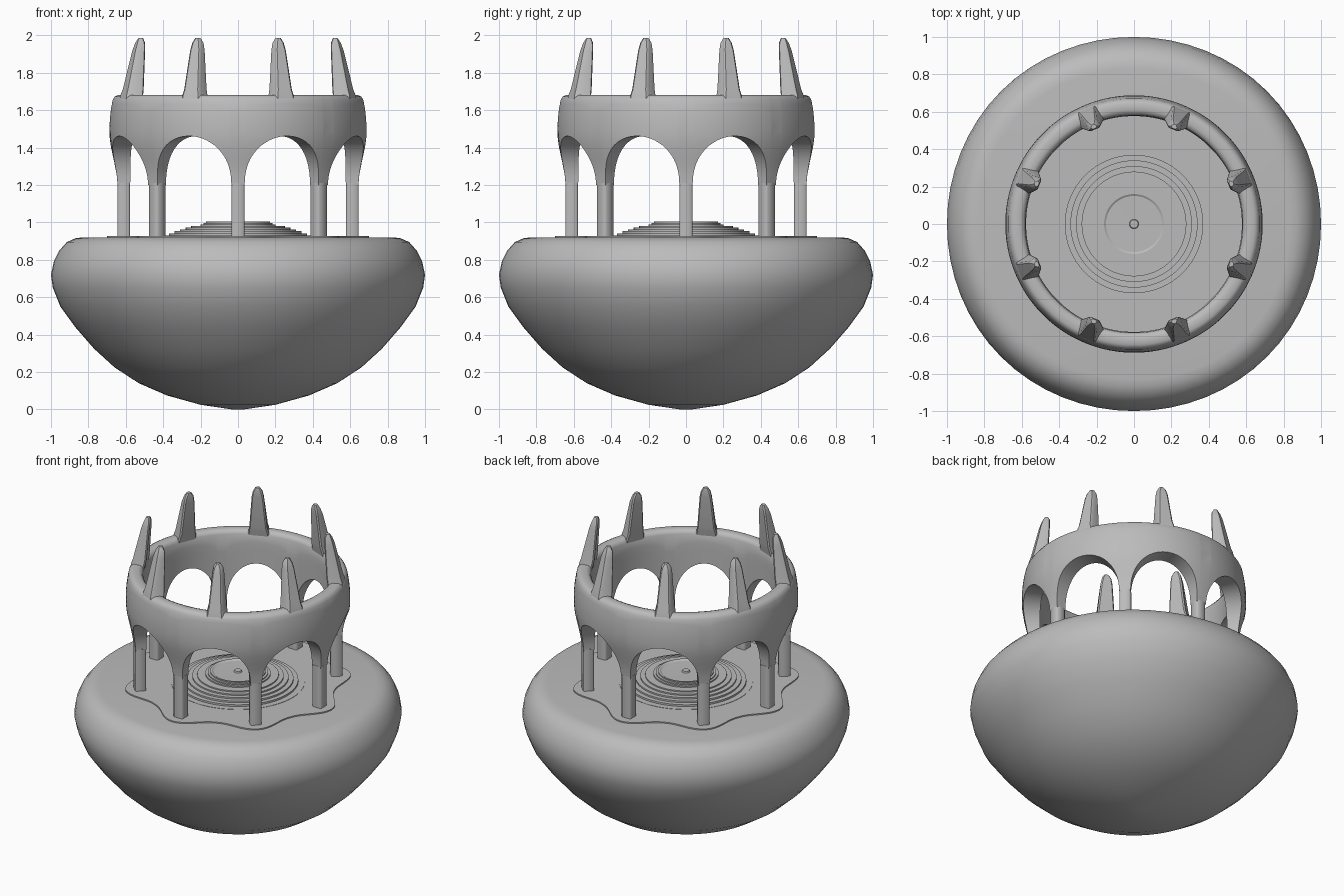
import bpy, bmesh, math
from math import sin, cos, pi

if "Cube" in bpy.data.objects:
    bpy.data.objects.remove(bpy.data.objects["Cube"])

grey = bpy.data.materials.new("plain_grey")
grey.diffuse_color = (0.5, 0.5, 0.5, 1)
grey.use_nodes = True
grey.node_tree.nodes["Principled BSDF"].inputs["Base Color"].default_value = grey.diffuse_color


def finish(name, bm, angle=40):
    """Turn a bmesh into a named, smooth-shaded object."""
    bmesh.ops.remove_doubles(bm, verts=bm.verts, dist=1e-5)
    bmesh.ops.recalc_face_normals(bm, faces=bm.faces)
    me = bpy.data.meshes.new(name)
    bm.to_mesh(me)
    bm.free()
    me.materials.append(grey)
    ob = bpy.data.objects.new(name, me)
    bpy.context.collection.objects.link(ob)
    bpy.ops.object.select_all(action='DESELECT')
    ob.select_set(True)
    bpy.context.view_layer.objects.active = ob
    bpy.ops.object.shade_smooth_by_angle(angle=math.radians(angle))
    return ob


def skin(bm, loops, closed=False, caps=True):
    """Bridge a list of equal-length point loops."""
    rows = [[bm.verts.new(p) for p in lp] for lp in loops]
    n = len(rows[0])
    pairs = list(zip(rows, rows[1:])) + ([(rows[-1], rows[0])] if closed else [])
    for a, b in pairs:
        for i in range(n):
            j = (i + 1) % n
            bm.faces.new((a[i], a[j], b[j], b[i]))
    if caps and not closed:
        bm.faces.new(rows[0])
        bm.faces.new(rows[-1])


def circle(r, z, n, wobble=0.0):
    out = []
    for i in range(n):
        a = 2 * pi * i / n
        q = r * (1 + wobble * (1 - cos(4 * a)) / 2)
        out.append((q * cos(a), q * sin(a), z))
    return out


# Rounded bowl base with a flat top, very slightly squared at the shoulder
bowl = [(.03, 0, 0), (.2, .025, 0), (.38, .075, 0), (.53, .14, 0), (.66, .225, 0),
        (.77, .325, 0), (.87, .44, 0), (.95, .55, 0), (.99, .65, 0), (1.0, .72, .005),
        (.985, .79, .01), (.955, .85, .015), (.915, .895, .02), (.87, .915, .02),
        (.83, .92, .02)]
bm = bmesh.new()
skin(bm, [circle(r, z, 64, w) for r, z, w in bowl])
finish("bowl_base", bm)

# Stepped concentric discs with a shallow dish and a small knob
steps = [(.41, .93), (.37, .942), (.34, .953), (.31, .963), (.28, .972),
         (.25, .98), (.2, .988), (.185, .996), (.17, 1.004)]
loops = [circle(.41, .91, 64)]
for k, (r, z) in enumerate(steps):
    if k:
        loops.append(circle(r, steps[k - 1][1], 64))
    loops.append(circle(r, z, 64))
loops += [circle(.16, 1.004, 64), circle(.15, .998, 64), circle(.025, .996, 64),
          circle(.022, 1.005, 64)]
bm = bmesh.new()
skin(bm, loops)
finish("stepped_discs", bm, 25)

# Thin lobed floor plate under the pillars
def lobed(z):
    pts = []
    for i in range(128):
        a = 2 * pi * i / 128
        r = .605 + .095 * (.5 + .5 * cos(8 * a)) ** 1.2
        pts.append((r * cos(a), r * sin(a), z))
    return pts

bm = bmesh.new()
skin(bm, [lobed(.912), lobed(.928)])
finish("floor_plate", bm)


# Arcade ring: wall whose lower edge follows eight arches
def outer(z):
    t = min(max((z - 1.2) / .28, 0), 1)
    r = .645 + .043 * t * t * (3 - 2 * t)
    return r - .018 * max(0, (z - 1.5) / .16) ** 2


def section(a, zb):
    pts = [(outer(zb + (1.655 - zb) * k / 9), zb + (1.655 - zb) * k / 9) for k in range(10)]
    pts += [(.660, 1.672), (.645, 1.68), (.61, 1.68), (.592, 1.673), (.582, 1.655)]
    pts += [(.577, 1.655 + (zb - 1.655) * k / 4) for k in (1, 2, 3, 4)]
    return [(r * cos(a), r * sin(a), z) for r, z in pts]

pillar_half = .055
span = pi / 8 - pillar_half
bm = bmesh.new()
loops = []
for s in range(8):
    mid = (s + .5) * pi / 4
    for k in range(25):
        t = pi * k / 24
        loops.append(section(mid - span * cos(t), 1.2 + .262 * sin(t) ** .9))
skin(bm, loops, closed=True)
finish("arched_ring", bm)


# Radial helper: (radius, sideways, height) turned to an angle
def turned(a, pts):
    return [(r * cos(a) - s * sin(a), r * sin(a) + s * cos(a), z) for r, s, z in pts]


def bar(r0, r1, w0, w1, z, c):
    """Rectangle with cut corners; w0 inner and w1 outer half width."""
    return [(r0, -w0 + c, z), (r0 + c, -w0, z), (r1 - c, -w1, z), (r1, -w1 + c, z),
            (r1, w1 - c, z), (r1 - c, w1, z), (r0 + c, w0, z), (r0, w0 - c, z)]


# Eight pillars
bm = bmesh.new()
for i in range(8):
    skin(bm, [turned(i * pi / 4, bar(.577, .645, .035, .035, z, .008))
              for z in (.915, 1.21)])
finish("pillars", bm, 50)

# Eight tapering, inward-leaning prongs between the pillars
prong = [(1.65, .578, .668, .068), (1.685, .571, .661, .062), (1.71, .566, .652, .056),
         (1.92, .55, .602, .038), (1.96, .547, .588, .03), (1.985, .552, .575, .016)]
bm = bmesh.new()
for i in range(8):
    skin(bm, [turned((i + .5) * pi / 4, bar(a, b, w, w * .8, z, .008))
              for z, a, b, w in prong])
finish("crown_prongs", bm, 35)
